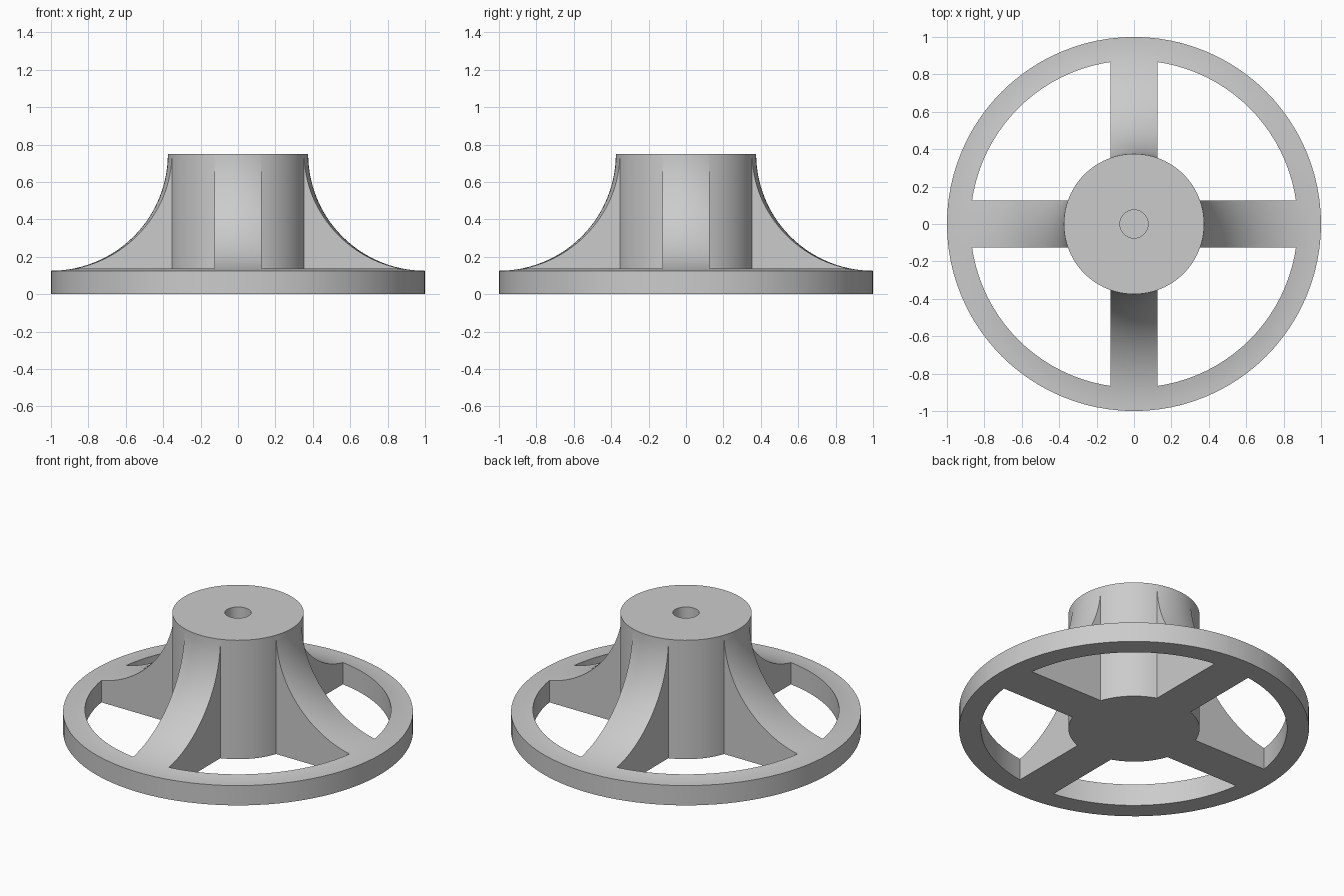
import bpy, bmesh
from math import pi, cos, sin, acos, sqrt
from mathutils import Vector

cube = bpy.data.objects.get("Cube")
if cube:
    bpy.data.objects.remove(cube, do_unlink=True)

HEIGHT, HUB_R, RIM_IN, BORE_R = 0.75, 0.375, 0.875, 0.075
FLARE = 1 - HUB_R            # radius of the concave flare
HALF_SPOKE = 0.125
BORE_FLOOR = 0.125
SEGMENTS = 96

# Profile of the upper surface: flat hub top, then flare down to the rim
split = 2 * pi - acos((RIM_IN - 1) / FLARE)
angles = [pi + (split - pi) * i / 24 for i in range(25)]
angles += [split + (1.5 * pi - split) * i / 4 for i in range(1, 5)]
profile = [(0, HEIGHT), (BORE_R, HEIGHT)]
profile += [(1 + FLARE * cos(a), HEIGHT + FLARE * sin(a)) for a in angles]

bm = bmesh.new()
verts = [bm.verts.new((r, 0, z)) for r, z in profile]
edges = [bm.edges.new(pair) for pair in zip(verts, verts[1:])]
bmesh.ops.spin(bm, geom=verts + edges, cent=(0, 0, 0), axis=(0, 0, 1),
               angle=2 * pi, steps=SEGMENTS)
bmesh.ops.remove_doubles(bm, verts=bm.verts[:], dist=1e-5)
bmesh.ops.dissolve_degenerate(bm, edges=bm.edges[:], dist=1e-6)

# Score the spoke edges across the surface
for axis in (Vector((1, 0, 0)), Vector((0, 1, 0))):
    for side in (-1, 1):
        bmesh.ops.bisect_plane(bm, geom=bm.verts[:] + bm.edges[:] + bm.faces[:],
                               dist=1e-6, plane_co=axis * side * HALF_SPOKE,
                               plane_no=axis)

# Remove the four windows between hub, spokes and rim
rim_z = HEIGHT - sqrt(FLARE ** 2 - (1 - RIM_IN) ** 2)


def in_window(face):
    c = face.calc_center_median()
    return (min(abs(c.x), abs(c.y)) > HALF_SPOKE
            and rim_z + 1e-4 < c.z < HEIGHT - 1e-4)


bmesh.ops.delete(bm, geom=[f for f in bm.faces if in_window(f)], context='FACES')

# Thicken straight down to a flat underside
cap = [f for f in bm.faces if f.calc_center_median().xy.length < BORE_R]
grown = bmesh.ops.extrude_face_region(bm, geom=bm.faces[:], use_keep_orig=True)
for v in grown["geom"]:
    if isinstance(v, bmesh.types.BMVert):
        v.co.z = 0

# Sink the blind bore into the hub
cap = [f for f in bm.faces if f.calc_center_median().xy.length < BORE_R
       and f.calc_center_median().z > HEIGHT - 1e-4]
sunk = bmesh.ops.extrude_face_region(bm, geom=cap)
for v in sunk["geom"]:
    if isinstance(v, bmesh.types.BMVert):
        v.co.z = BORE_FLOOR
bmesh.ops.delete(bm, geom=[f for f in cap if f.is_valid], context='FACES')
bmesh.ops.recalc_face_normals(bm, faces=bm.faces[:])

mesh = bpy.data.meshes.new("spoked_wheel")
bm.to_mesh(mesh)
bm.free()
wheel = bpy.data.objects.new("spoked_wheel", mesh)
bpy.context.collection.objects.link(wheel)

# Plain grey material
grey = bpy.data.materials.new("light_grey")
grey.use_nodes = True
colour = (0.6, 0.6, 0.6, 1)
grey.diffuse_color = colour
for node in grey.node_tree.nodes:
    if node.type == 'BSDF_PRINCIPLED':
        node.inputs["Base Color"].default_value = colour
mesh.materials.append(grey)

bpy.ops.object.select_all(action='DESELECT')
wheel.select_set(True)
bpy.context.view_layer.objects.active = wheel
bpy.ops.object.shade_smooth_by_angle(angle=pi / 6)
